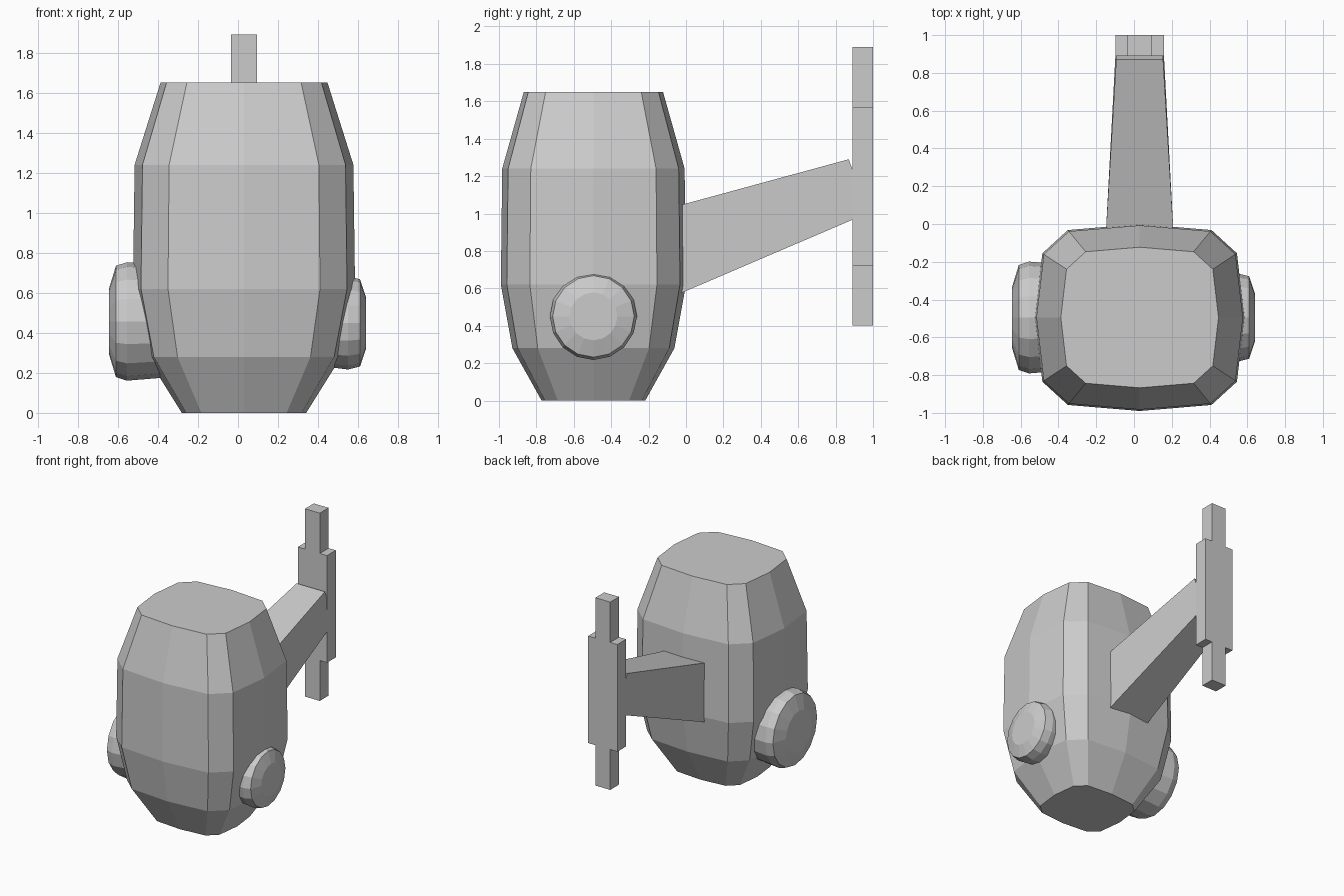
import bpy, bmesh, math

if "Cube" in bpy.data.objects:
    bpy.data.objects.remove(bpy.data.objects["Cube"])

CX, CY = 0.03, -0.495   # axis of the barrel body


def finish(name, bm):
    bmesh.ops.recalc_face_normals(bm, faces=bm.faces)
    mesh = bpy.data.meshes.new(name)
    bm.to_mesh(mesh)
    bm.free()
    obj = bpy.data.objects.new(name, mesh)
    bpy.context.collection.objects.link(obj)
    return obj


def loft(name, rings):
    """Skin a list of equal-length point rings and cap both ends."""
    bm = bmesh.new()
    loops = [[bm.verts.new(p) for p in ring] for ring in rings]
    n = len(loops[0])
    for a, b in zip(loops, loops[1:]):
        for i in range(n):
            j = (i + 1) % n
            bm.faces.new((a[i], a[j], b[j], b[i]))
    bm.faces.new(loops[0])
    bm.faces.new(loops[-1])
    return finish(name, bm)


# Barrel body: twelve-sided rounded rectangle scaled per level
quarter = [(0.555, 0), (0.515, 0.34), (0.38, 0.463), (0, 0.495)]
half = quarter + [(-x, y) for x, y in quarter[-2::-1]]
section = half + [(x, -y) for x, y in half[-2:0:-1]]
levels = [(0, 0.56), (0.28, 0.875), (0.62, 1.0), (1.24, 0.985), (1.65, 0.752)]
loft("barrel_body", [[(CX + x * s, CY + y * s, z) for x, y in section]
                     for z, s in levels])


# Round side knobs, the left one larger
def knob(name, cz, profile, sides=16):
    angles = [2 * math.pi * i / sides for i in range(sides)]
    loft(name, [[(x, CY + r * math.cos(a), cz + r * math.sin(a))
                 for a in angles] for x, r in profile])


knob("right_knob", 0.45, [(0.40, 0.215), (0.55, 0.233), (0.61, 0.218), (0.64, 0.128)])
knob("left_knob", 0.457, [(-0.36, 0.28), (-0.555, 0.296), (-0.61, 0.278), (-0.645, 0.163)])


# Tapered support arm rising to the wall plate
def arm_end(w, top, bottom):
    return [(CX - w, *top), (CX + w, *top), (CX + w, *bottom), (CX - w, *bottom)]


loft("support_arm", [arm_end(0.178, (-0.03, 1.045), (-0.03, 0.573)),
                     arm_end(0.124, (0.87, 1.29), (0.975, 1.003))])

# Stepped wall plate, narrow at both ends
right = [(0.065, 0.40), (0.065, 0.72), (0.128, 0.72),
         (0.128, 1.57), (0.065, 1.57), (0.065, 1.89)]
outline = right + [(-x, z) for x, z in reversed(right)]
loft("wall_plate", [[(CX + x, y, z) for x, z in outline] for y in (0.89, 1.0)])
